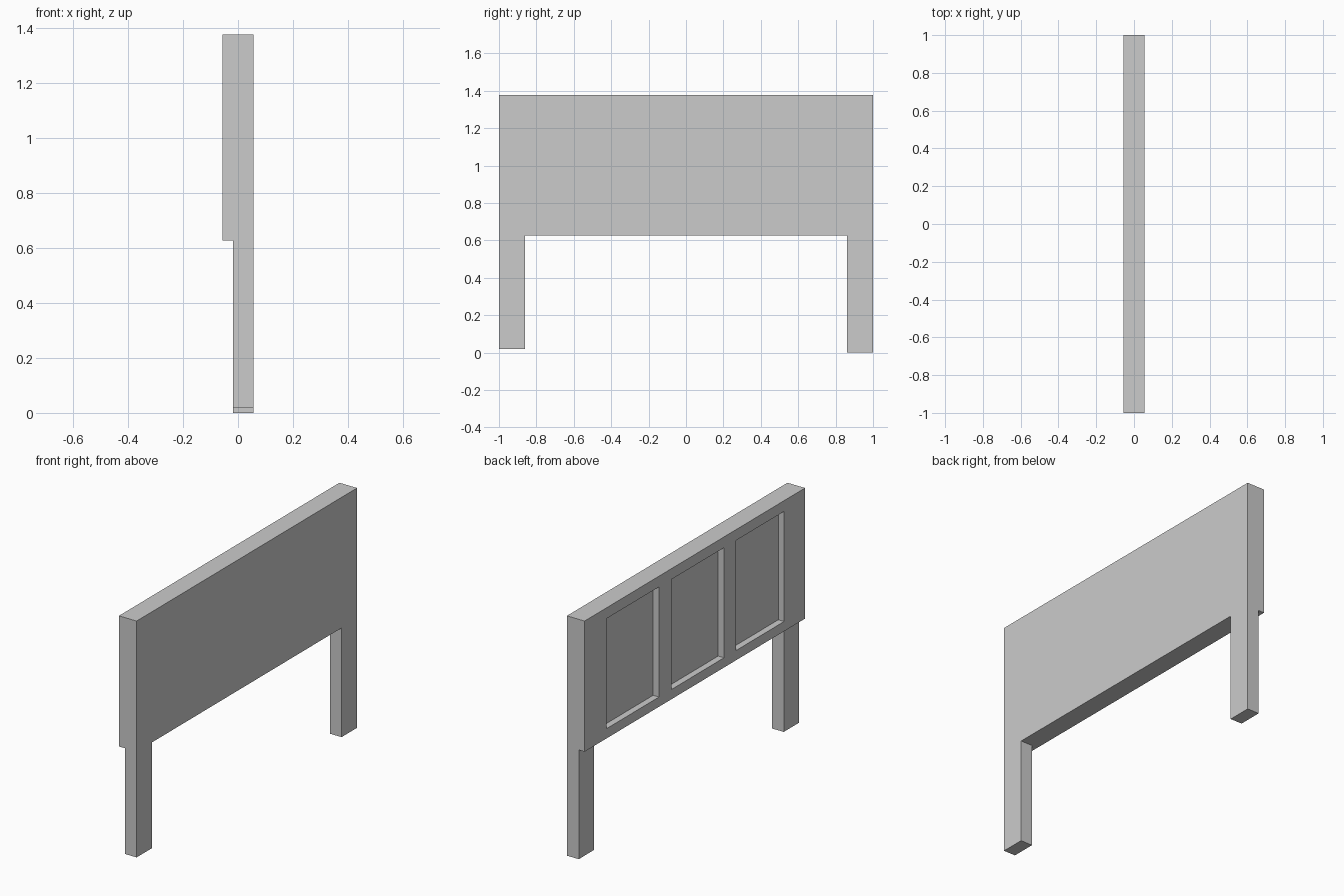
import bpy, bmesh

if "Cube" in bpy.data.objects:
    bpy.data.objects.remove(bpy.data.objects["Cube"])

X0, X1 = -0.056, 0.056      # carved face, plain face
X_LEG = -0.019              # legs and panel recesses share this plane
Z_BOARD, Z_TOP = 0.627, 1.377


def add_box(bm, x, y, z, open_top=False):
    """Add a box given (min, max) ranges."""
    geo = bmesh.ops.create_cube(bm, size=1)
    for v in geo["verts"]:
        v.co = [r[0] if c < 0 else r[1] for c, r in zip(v.co, (x, y, z))]
    if open_top:
        top = [f for f in {f for v in geo["verts"] for f in v.link_faces}
               if all(abs(v.co.z - z[1]) < 1e-6 for v in f.verts)]
        bmesh.ops.delete(bm, geom=top, context='FACES_ONLY')


def make_object(name, boxes, open_top=False):
    bm = bmesh.new()
    for b in boxes:
        add_box(bm, *b, open_top=open_top)
    mesh = bpy.data.meshes.new(name)
    bm.to_mesh(mesh)
    bm.free()
    obj = bpy.data.objects.new(name, mesh)
    bpy.context.collection.objects.link(obj)
    return obj


# Headboard slab
board = make_object("headboard", [((X0, X1), (-1, 1), (Z_BOARD, Z_TOP))])

# Three recessed panels cut into the carved face
panels = [(-0.81, -0.375), (-0.265, 0.21), (0.325, 0.80)]
cutter = make_object("panel_cutter",
                     [((X0 - 0.1, X_LEG), y, (0.683, 1.315)) for y in panels])
cutter.hide_render = True
mod = board.modifiers.new("panels", 'BOOLEAN')
mod.operation = 'DIFFERENCE'
mod.solver = 'EXACT'
mod.object = cutter
bpy.context.view_layer.objects.active = board
bpy.ops.object.modifier_apply(modifier=mod.name)
bpy.data.objects.remove(cutter)

# Legs, one slightly shorter than the other
for name, y, z in (("left_leg", (0.86, 1), 0.0), ("right_leg", (-1, -0.86), 0.02)):
    make_object(name, [((X_LEG, X1), y, (z, Z_BOARD))], open_top=True)
